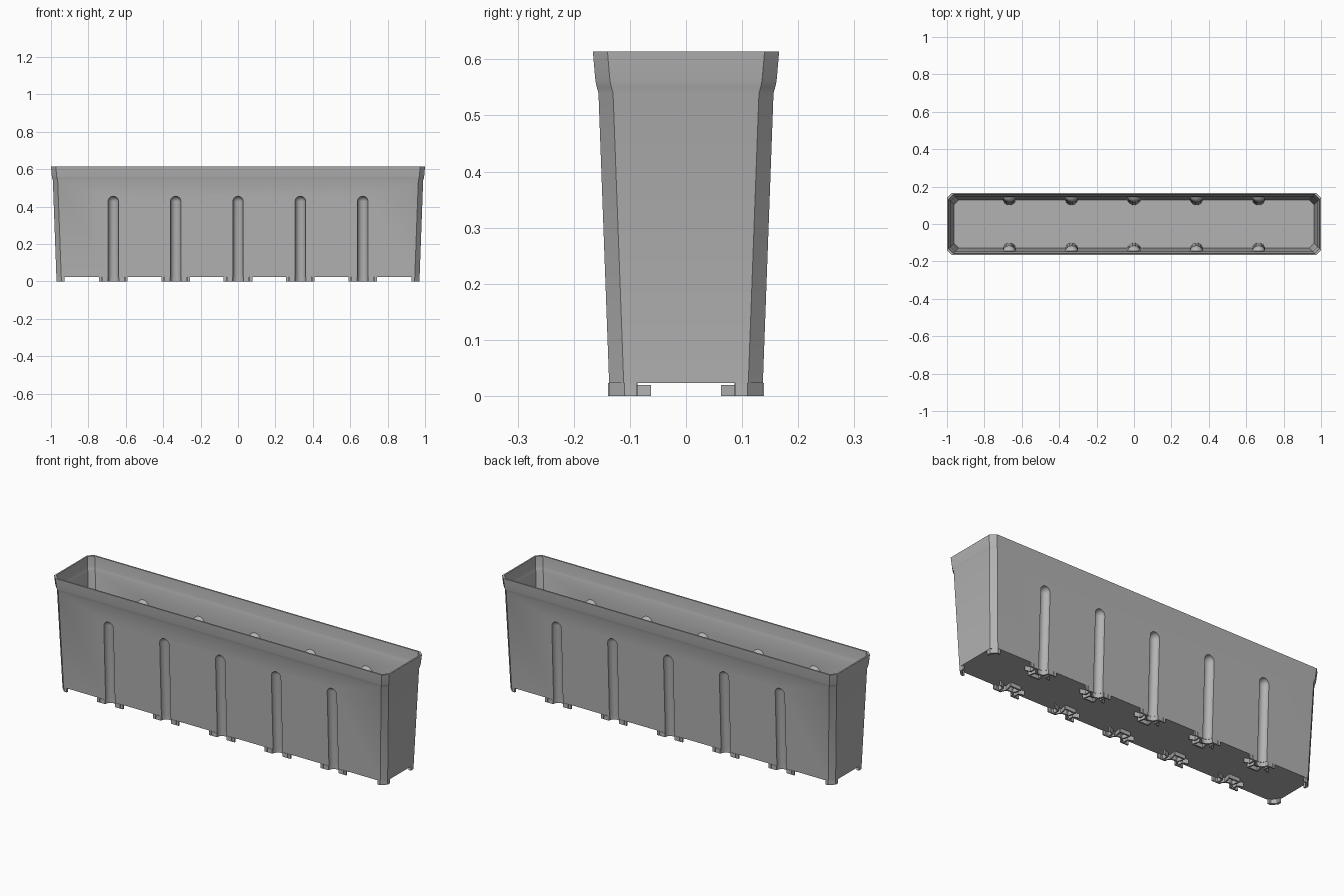
import bpy, bmesh, math
from mathutils import Vector, Matrix

cube = bpy.data.objects.get("Cube")
if cube:
    bpy.data.objects.remove(cube, do_unlink=True)

grey = bpy.data.materials.new("grey_plastic")
grey.use_nodes = True
COLOUR = (0.45, 0.45, 0.45, 1)
grey.diffuse_color = COLOUR
grey.node_tree.nodes["Principled BSDF"].inputs["Base Color"].default_value = COLOUR

FLOOR = 0.023
WALL = 0.008
SLOPE = 0.037
GROOVES = [i / 3 for i in range(-2, 3)]
# Half depth of the box at each height; the half length is always REACH longer
REACH = 0.834
PROFILE = [(FLOOR, 0.137), (0.54, 0.156), (0.55, 0.159), (0.562, 0.1615), (0.614, 0.166)]


def make_object(name, bm):
    bmesh.ops.recalc_face_normals(bm, faces=bm.faces)
    mesh = bpy.data.meshes.new(name)
    bm.to_mesh(mesh)
    bm.free()
    mesh.materials.append(grey)
    obj = bpy.data.objects.new(name, mesh)
    bpy.context.collection.objects.link(obj)
    return obj


def tapered_box(name, profile, cut=0.026):
    """Loft of chamfered rectangles, closed at both ends."""
    bm = bmesh.new()
    rings = []
    for z, y in profile:
        x = y + REACH
        quarter = [(x, y - cut), (x - cut, y)]
        outline = quarter + [(-a, b) for a, b in reversed(quarter)]
        outline += [(-a, -b) for a, b in outline]
        rings.append([bm.verts.new((a, b, z)) for a, b in outline])
    for low, high in zip(rings, rings[1:]):
        for i in range(8):
            j = (i + 1) % 8
            bm.faces.new((low[i], low[j], high[j], high[i]))
    bm.faces.new(rings[0])
    bm.faces.new(rings[-1])
    return make_object(name, bm)


def groove_rods(name, radius):
    """Round-topped rods leaning with the long walls."""
    bm = bmesh.new()
    length = 0.427
    for x in GROOVES:
        for side in (-1, 1):
            rod = bmesh.ops.create_uvsphere(bm, u_segments=32, v_segments=16, radius=radius)["verts"]
            for v in rod:
                if v.co.z < -0.0001:
                    v.co.z = -length - 0.03
                    if v.co.xy.length > 0.0001:
                        v.co.xy = v.co.xy.normalized() * radius * 0.999
            # Flatten the lower half into a plain shaft
            low = [v for v in rod if v.co.z < -0.1]
            bmesh.ops.delete(bm, geom=low, context='VERTS')
            rod = [v for v in rod if v.is_valid]
            rim = [e for e in {e for v in rod for e in v.link_edges} if e.is_boundary]
            made = bmesh.ops.extrude_edge_only(bm, edges=rim)["geom"]
            foot = [v for v in made if isinstance(v, bmesh.types.BMVert)]
            bmesh.ops.translate(bm, verts=foot, vec=(0, 0, -length - 0.03))
            edges = [e for e in made if isinstance(e, bmesh.types.BMEdge) and e.is_boundary]
            bmesh.ops.contextual_create(bm, geom=edges)
            for v in rod + foot:
                v.co.z += length
                v.co.y += side * (0.136 + SLOPE * v.co.z)
                v.co.x += x
    return make_object(name, bm)


def subtract(target, cutter):
    mod = target.modifiers.new("cut", 'BOOLEAN')
    mod.operation = 'DIFFERENCE'
    mod.solver = 'EXACT'
    mod.object = cutter
    bpy.context.view_layer.objects.active = target
    bpy.ops.object.modifier_apply(modifier=mod.name)
    bpy.data.objects.remove(cutter, do_unlink=True)


def strip(bm, path, thick, top, place):
    """Upright ribbon along a path, standing on the ground."""
    for a, b in zip(path, path[1:]):
        a, b = Vector(a), Vector(b)
        d = b - a
        mid = (a + b) / 2
        mat = (Matrix.Translation((mid.x, mid.y, top / 2))
               @ Matrix.Rotation(math.atan2(d.y, d.x), 4, 'Z')
               @ Matrix.Diagonal((d.length + thick * 0.4, thick, top, 1)))
        bmesh.ops.create_cube(bm, size=1, matrix=place @ mat)


# Trough: tapered shell with vertical grooves that bulge inward
trough = tapered_box("planter_trough", PROFILE)
inside = [(z, y - WALL) for z, y in PROFILE]
inside[0] = (FLOOR + WALL, inside[0][1])
inside.append((0.7, inside[-1][1] + 0.003))
cavity = tapered_box("cavity_cutter", inside)
subtract(cavity, groove_rods("bulge_cutter", 0.028 + WALL))
subtract(trough, cavity)
subtract(trough, groove_rods("groove_cutter", 0.028))

# Clip feet under every groove
bm = bmesh.new()
arch = [(0.033 * math.cos(t), 0.136 - 0.033 * math.sin(t))
        for t in (math.pi * i / 8 for i in range(9))]
for x in GROOVES:
    for side in (-1, 1):
        place = Matrix.Translation((x, 0, 0)) @ Matrix.Diagonal((1, side, 1, 1))
        strip(bm, arch, 0.008, FLOOR, place)
        strip(bm, [(-0.03, 0.066), (0.03, 0.066)], 0.008, 0.02, place)
        for flip in (-1, 1):
            half = place @ Matrix.Diagonal((flip, 1, 1, 1))
            strip(bm, [(0.034, 0.135), (0.058, 0.135)], 0.008, FLOOR, half)
            strip(bm, [(0.064, 0.135), (0.075, 0.135)], 0.008, FLOOR, half)
            strip(bm, [(0.045, 0.135), (0.045, 0.1), (0.072, 0.09)], 0.007, FLOOR, half)
            strip(bm, [(0.02, 0.107), (0.03, 0.066)], 0.007, 0.02, half)
make_object("clip_feet", bm)

# Corner feet follow the chamfered corners
bm = bmesh.new()
for sx in (-1, 1):
    for sy in (-1, 1):
        strip(bm, [(0.93, 0.13), (0.94, 0.13), (0.964, 0.107), (0.964, 0.09)],
              0.012, FLOOR + 0.001, Matrix.Diagonal((sx, sy, 1, 1)))
make_object("corner_feet", bm)

# Smooth the rounded grooves and flare, keep the corners crisp
bpy.ops.object.select_all(action='DESELECT')
trough.select_set(True)
bpy.context.view_layer.objects.active = trough
bpy.ops.object.shade_smooth_by_angle(angle=math.radians(30))
